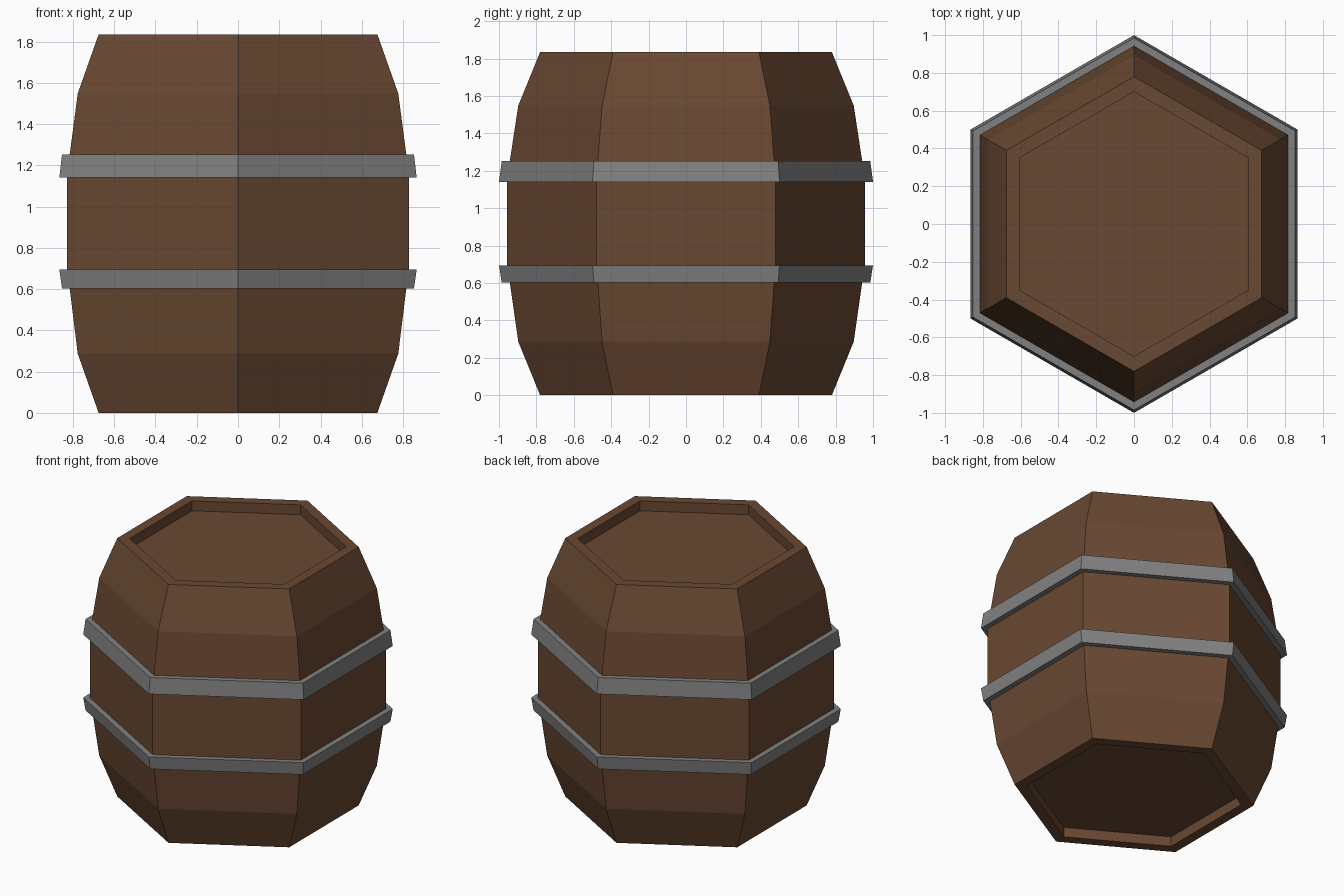
import bpy, bmesh
from math import sin, cos, pi

if "Cube" in bpy.data.objects:
    bpy.data.objects.remove(bpy.data.objects["Cube"])

SIDES = 6


def material(name, rgb):
    m = bpy.data.materials.new(name)
    m.diffuse_color = (*rgb, 1)
    m.use_nodes = True
    m.node_tree.nodes["Principled BSDF"].inputs["Base Color"].default_value = m.diffuse_color
    return m


def lathe(name, profile, mat, closed=False):
    """Turn an (r, z) profile into a six-sided solid with corners on +y and -y."""
    bm = bmesh.new()
    rings = []
    for r, z in profile:
        rings.append([bm.verts.new((r * cos(pi / 2 + 2 * pi * i / SIDES),
                                    r * sin(pi / 2 + 2 * pi * i / SIDES), z))
                      for i in range(SIDES)])
    pairs = list(zip(rings, rings[1:]))
    if closed:
        pairs.append((rings[-1], rings[0]))
    else:
        bm.faces.new(rings[0])
        bm.faces.new(rings[-1])
    for a, b in pairs:
        for i in range(SIDES):
            j = (i + 1) % SIDES
            bm.faces.new((a[i], a[j], b[j], b[i]))
    bmesh.ops.recalc_face_normals(bm, faces=bm.faces)
    me = bpy.data.meshes.new(name)
    bm.to_mesh(me)
    bm.free()
    me.materials.append(mat)
    ob = bpy.data.objects.new(name, me)
    bpy.context.collection.objects.link(ob)
    return ob


wood = material("wood", (0.141, 0.065, 0.032))
iron = material("iron", (0.22, 0.22, 0.22))

H = 1.835      # barrel height
LIP = 0.07     # depth of the recessed heads

# Barrel body, with a recessed head at each end
lathe("barrel_body", [
    (0.70, LIP), (0.70, 0), (0.78, 0), (0.897, 0.287), (0.942, 0.603),
    (0.957, 0.694), (0.957, 1.141), (0.942, 1.252), (0.897, 1.548),
    (0.78, H), (0.70, H), (0.70, H - LIP)], wood)

# Two hoops, wider on the edge nearer the belly
for name, z_wide, z_narrow in (("lower_hoop", 0.694, 0.603),
                               ("upper_hoop", 1.141, 1.252)):
    lathe(name, [(0.93, z_wide), (1.0, z_wide),
                 (0.985, z_narrow), (0.93, z_narrow)], iron, closed=True)
